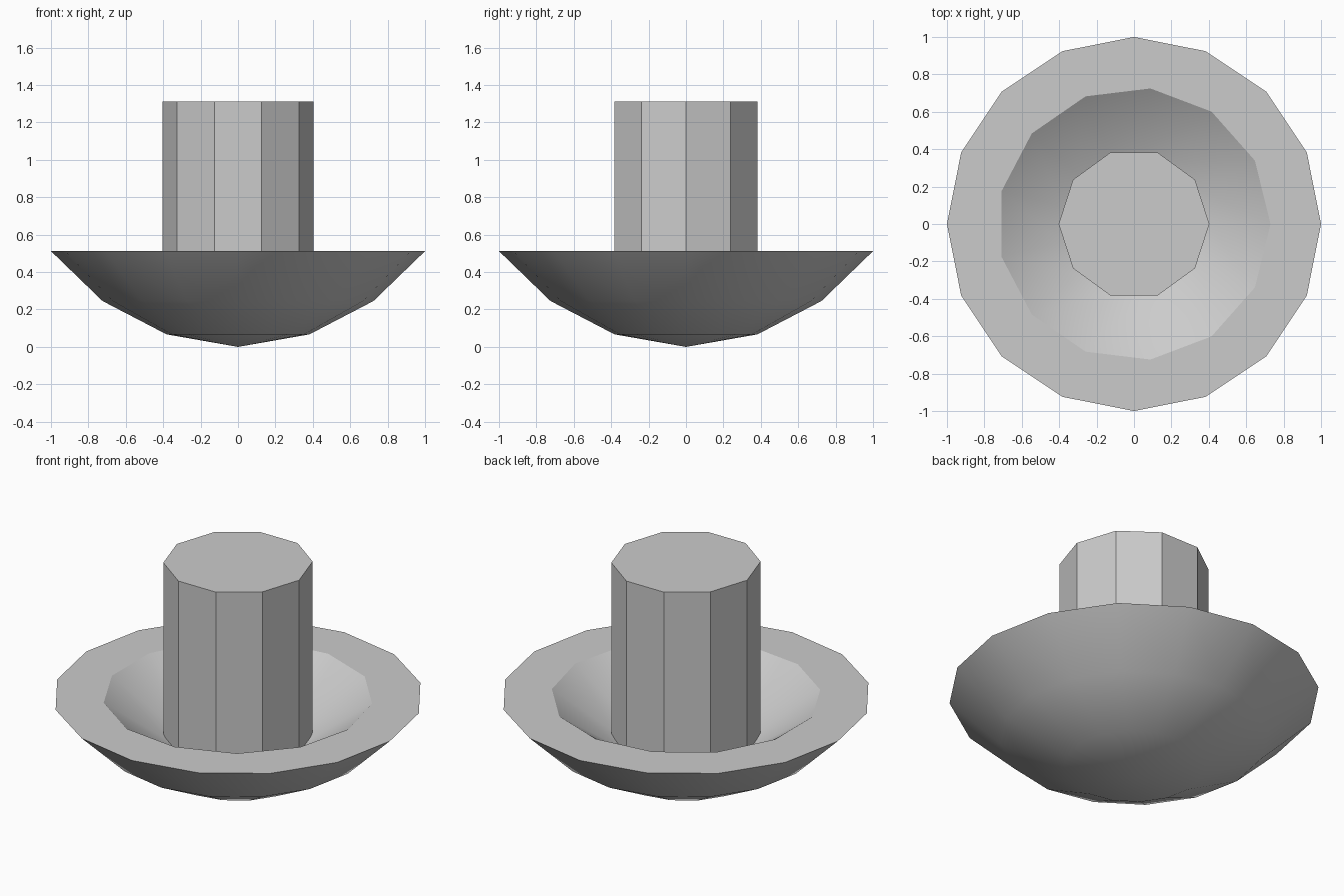
import bpy
import bmesh
from math import cos, sin, tau

cube = bpy.data.objects.get("Cube")
if cube:
    bpy.data.objects.remove(cube, do_unlink=True)

grey = bpy.data.materials.new("light_grey")
grey.use_nodes = True
colour = (0.6, 0.6, 0.6, 1)
grey.diffuse_color = colour
grey.node_tree.nodes["Principled BSDF"].inputs["Base Color"].default_value = colour


def add_object(name, bm):
    bmesh.ops.recalc_face_normals(bm, faces=bm.faces[:])
    mesh = bpy.data.meshes.new(name)
    bm.to_mesh(mesh)
    bm.free()
    mesh.materials.append(grey)
    obj = bpy.data.objects.new(name, mesh)
    bpy.context.collection.objects.link(obj)
    return obj


def add_shell(bm, sides, profile, tip_z):
    """Lathe a rim-to-tip profile of (radius, height); return the rim vertices."""
    rings = [[bm.verts.new((r * cos(tau * i / sides), r * sin(tau * i / sides), z))
              for i in range(sides)] for r, z in profile]
    tip = bm.verts.new((0, 0, tip_z))
    for i in range(sides):
        j = (i + 1) % sides
        for upper, lower in zip(rings, rings[1:]):
            bm.faces.new((upper[i], upper[j], lower[j], lower[i]))
        bm.faces.new((rings[-1][i], rings[-1][j], tip))
    return rings[0]


# Bowl: outer shell, hollow inside, and the flat rim joining them
RIM = 0.512
bm = bmesh.new()
outer = add_shell(bm, 16, [(1, RIM), (0.724, 0.245), (0.382, 0.067)], 0)
inner = add_shell(bm, 13, [(0.73, RIM), (0.4, 0.285)], 0.2)
rim_edges = [bm.edges.get((loop[i - 1], loop[i]))
             for loop in (outer, inner) for i in range(len(loop))]
bmesh.ops.triangle_fill(bm, edges=rim_edges, use_beauty=True, normal=(0, 0, 1))
bowl = add_object("bowl", bm)
bpy.ops.object.select_all(action="DESELECT")
bowl.select_set(True)
bpy.context.view_layer.objects.active = bowl
bpy.ops.object.shade_smooth_by_angle(angle=tau / 12)

# Central post, faceted, with a corner on the x axis
BASE, TOP, RADIUS, SIDES = 0.21, 1.312, 0.403, 10
bm = bmesh.new()
bottom = bm.faces.new([bm.verts.new((RADIUS * cos(tau * i / SIDES),
                                     RADIUS * sin(tau * i / SIDES), BASE))
                       for i in range(SIDES)])
raised = bmesh.ops.extrude_face_region(bm, geom=[bottom], use_keep_orig=True)["geom"]
bmesh.ops.translate(bm, vec=(0, 0, TOP - BASE),
                    verts=[v for v in raised if isinstance(v, bmesh.types.BMVert)])
add_object("center_post", bm)
